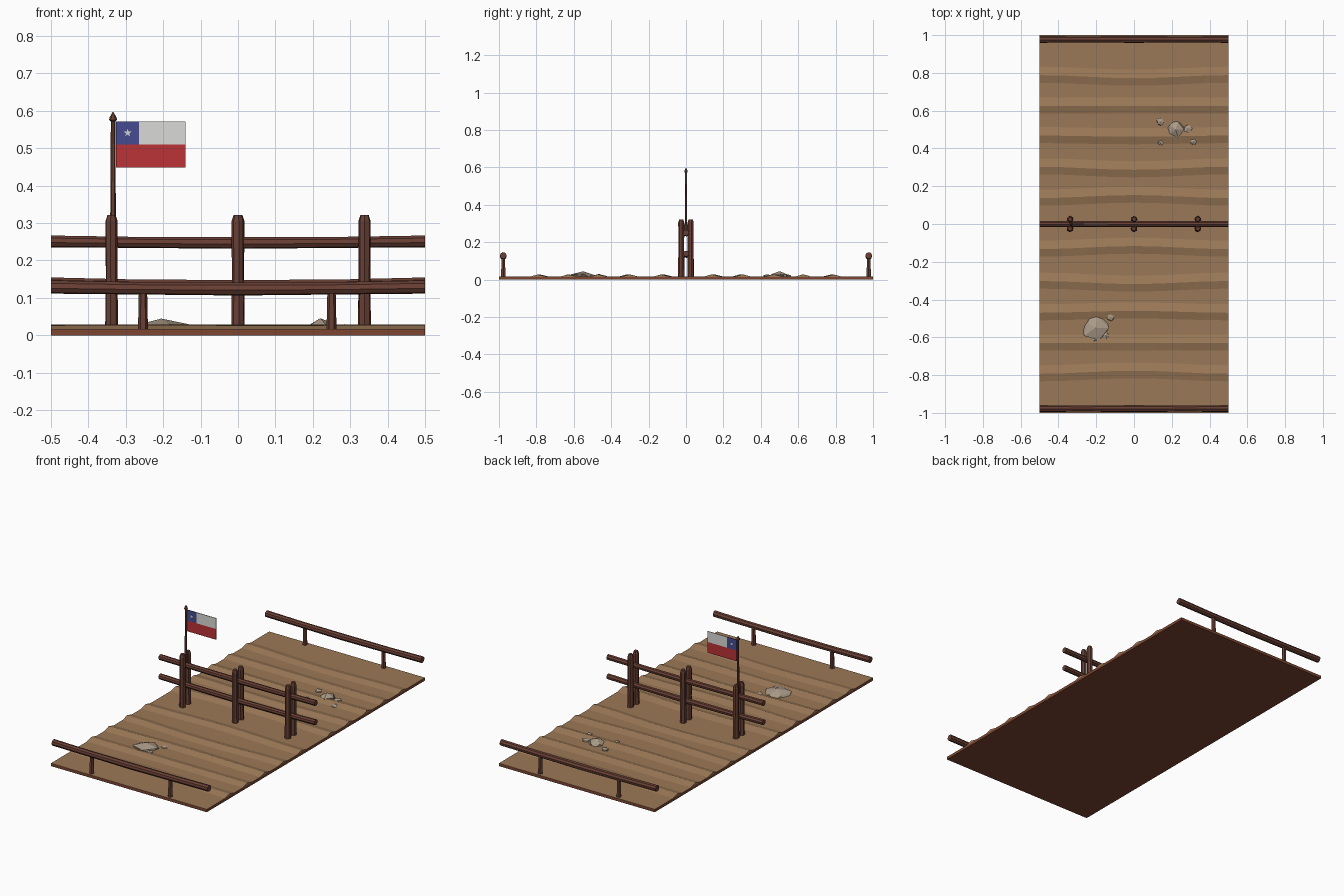
import bpy, bmesh, math, random
from mathutils import Vector

random.seed(4)
old = bpy.data.objects.get("Cube")
if old:
    bpy.data.objects.remove(old, do_unlink=True)


def material(name, rgb):
    m = bpy.data.materials.new(name)
    m.use_nodes = True
    m.diffuse_color = (*rgb, 1)
    m.node_tree.nodes["Principled BSDF"].inputs["Base Color"].default_value = (*rgb, 1)
    return m


SAND = material("sand", (0.33, 0.19, 0.095))
EARTH = material("red earth", (0.2, 0.06, 0.03))
WOOD = material("dark wood", (0.14, 0.05, 0.034))
STONE = material("stone", (0.4, 0.32, 0.24))
WHITE = material("flag white", (0.7, 0.7, 0.68))
RED = material("flag red", (0.5, 0.032, 0.038))
BLUE = material("flag blue", (0.06, 0.07, 0.28))


def finish(name, bm, mat):
    bmesh.ops.recalc_face_normals(bm, faces=bm.faces)
    me = bpy.data.meshes.new(name)
    bm.to_mesh(me)
    bm.free()
    me.materials.append(mat)
    ob = bpy.data.objects.new(name, me)
    bpy.context.collection.objects.link(ob)
    return ob


def box(name, center, size, mat):
    bm = bmesh.new()
    bmesh.ops.create_cube(bm, size=1)
    for v in bm.verts:
        v.co = Vector(center) + Vector(a * b for a, b in zip(v.co, size))
    return finish(name, bm, mat)


def loft(name, sections, sides, mat, along_x=False, turn=0.0):
    """Closed tube through (centre, radius) sections, running up z or along x."""
    bm = bmesh.new()
    rings = []
    for center, r in sections:
        ring = []
        for i in range(sides):
            a = turn + math.tau * i / sides
            c, s = r * math.cos(a), r * math.sin(a)
            off = Vector((0, c, s)) if along_x else Vector((c, s, 0))
            ring.append(bm.verts.new(Vector(center) + off))
        rings.append(ring)
    for a, b in zip(rings, rings[1:]):
        for i in range(sides):
            j = (i + 1) % sides
            bm.faces.new((a[i], a[j], b[j], b[i]))
    bm.faces.new(rings[0])
    bm.faces.new(rings[-1])
    return finish(name, bm, mat)


# Ground slab
box("ground_slab", (0, 0, 0.0075), (1, 2, 0.015), EARTH)

# Rippled sand: each ridge is (y, height, bow)
ridges = [(-0.785, 0.011, 0.008), (-0.63, 0.012, 0), (-0.465, 0.013, 0.005),
          (-0.31, 0.012, -0.008), (-0.125, 0.012, 0.008), (0.145, 0.012, 0.008),
          (0.295, 0.012, -0.008), (0.465, 0.013, -0.003), (0.625, 0.012, 0),
          (0.78, 0.011, -0.008)]
profile = [(-1, 0, 0)]
for y, h, bow in ridges:
    profile += [(y - 0.04, 0, bow), (y, h, bow), (y + 0.045, 0, bow)]
profile.append((1, 0, 0))
bm = bmesh.new()
rows = []
for y, h, bow in profile:
    row = []
    for i in range(9):
        x = i / 8 - 0.5
        lift = h * (0.95 + 0.05 * math.cos(x * 9 + y * 5))
        row.append(bm.verts.new((x, y + bow * math.cos(x * math.tau), 0.0165 + lift)))
    rows.append(row)
for a, b in zip(rows, rows[1:]):
    for i in range(8):
        bm.faces.new((a[i], a[i + 1], b[i + 1], b[i]))
rim = [e for e in bm.edges if e.is_boundary]
skirt = bmesh.ops.extrude_edge_only(bm, edges=rim)["geom"]
for v in skirt:
    if isinstance(v, bmesh.types.BMVert):
        v.co.z = 0.015
finish("sand_surface", bm, SAND)


# Rails with a slight sag in the middle
def rail(name, y, z, sag, r):
    stations = [-0.5, -0.28, 0, 0.28, 0.5]
    loft(name, [((x, y, z - sag * math.cos(x * math.pi)), r * (1 - 0.06 * (i % 2)))
                for i, x in enumerate(stations)], 8, WOOD, along_x=True, turn=0.2)


rail("middle_rail_upper", 0, 0.251, 0.004, 0.016)
rail("middle_rail_lower", 0, 0.139, 0.007, 0.016)

# Low fences at both ends
for end, side in (("front", -1), ("back", 1)):
    rail(end + "_rail", side * 0.977, 0.129, 0.005, 0.018)
    for x in (-0.254, 0.25):
        label = "left" if x > 0 else "right"
        loft(f"{end}_{label}_short_post",
             [((x, side * 0.977, 0.01), 0.0135), ((x, side * 0.977, 0.122), 0.011)],
             6, WOOD)

# Paired posts of the middle fence
for x, label in ((-0.338, "right"), (0, "centre"), (0.338, "left")):
    for y, face in ((-0.025, "front"), (0.025, "back")):
        lean = random.uniform(-0.003, 0.003)
        path = [(0.01, 0.018), (0.15, 0.016), (0.305, 0.0165), (0.322, 0.011)]
        loft(f"{label}_{face}_post", [((x + lean * z, y, z), r) for z, r in path],
             7, WOOD, turn=random.random())

# Flagpole with a pointed tip
pole = [(0.25, 0.008), (0.572, 0.006), (0.576, 0.011), (0.583, 0.009), (0.597, 0.001)]
loft("flagpole", [((-0.334, 0, z), r) for z, r in pole], 6, WOOD)

# Flag panels
box("flag_canton", (-0.295, 0, 0.541), (0.062, 0.004, 0.062), BLUE)
box("flag_white_stripe", (-0.202, 0, 0.541), (0.124, 0.004, 0.062), WHITE)
box("flag_red_stripe", (-0.233, 0, 0.479), (0.186, 0.004, 0.062), RED)

# Star plate showing on both sides of the canton
bm = bmesh.new()
outline = []
for i in range(10):
    r = 0.011 if i % 2 == 0 else 0.0045
    a = math.pi / 2 + i * math.pi / 5
    outline.append(bm.verts.new((-0.295 + r * math.cos(a), -0.003, 0.541 + r * math.sin(a))))
face = bm.faces.new(outline)
moved = bmesh.ops.extrude_face_region(bm, geom=[face])["geom"]
bmesh.ops.translate(bm, vec=(0, 0.006, 0),
                    verts=[v for v in moved if isinstance(v, bmesh.types.BMVert)])
finish("flag_star", bm, WHITE)


# Rocks: jittered, flattened low-poly lumps
def rock(name, x, y, r, height):
    bm = bmesh.new()
    bmesh.ops.create_icosphere(bm, subdivisions=1, radius=1)
    for v in bm.verts:
        k = random.uniform(0.75, 1.1)
        v.co = Vector((x + v.co.x * r * k, y + v.co.y * r * k, 0.016 + v.co.z * height * k))
        v.co.z = max(v.co.z, 0.008)
    finish(name, bm, STONE)


rocks = [(0.22, 0.5, 0.05, 0.028), (0.14, 0.54, 0.024, 0.015), (0.285, 0.505, 0.027, 0.018),
         (0.14, 0.43, 0.018, 0.014), (0.315, 0.435, 0.022, 0.015),
         (-0.205, -0.55, 0.075, 0.028), (-0.125, -0.492, 0.026, 0.012),
         (-0.15, -0.59, 0.024, 0.015), (-0.21, -0.615, 0.022, 0.012)]
for i, spec in enumerate(rocks):
    rock(f"rock_{i + 1}", *spec)
